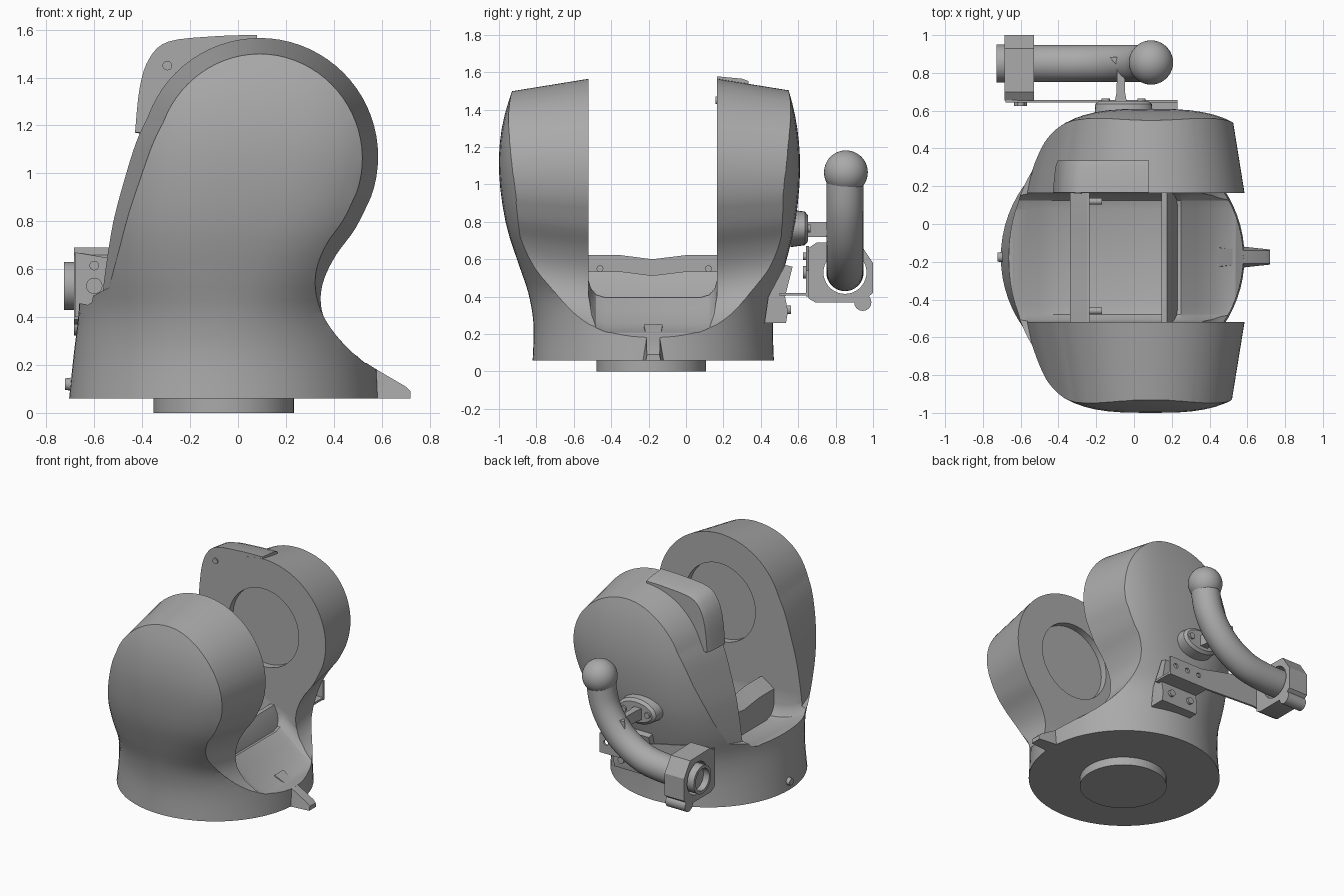
import bpy, bmesh, math
from mathutils import Vector

if "Cube" in bpy.data.objects:
    bpy.data.objects.remove(bpy.data.objects["Cube"])

grey = bpy.data.materials.new("plain grey")
grey.use_nodes = True
TONE = (0.4, 0.4, 0.4, 1)
grey.diffuse_color = TONE
grey.node_tree.nodes["Principled BSDF"].inputs["Base Color"].default_value = TONE


def finish(name, bm):
    bmesh.ops.recalc_face_normals(bm, faces=bm.faces)
    mesh = bpy.data.meshes.new(name)
    bm.to_mesh(mesh)
    bm.free()
    ob = bpy.data.objects.new(name, mesh)
    bpy.context.collection.objects.link(ob)
    mesh.materials.append(grey)
    return ob


def loft(name, sections):
    """Skin a list of equal-length closed sections and cap the ends."""
    bm = bmesh.new()
    rings = [[bm.verts.new(p) for p in s] for s in sections]
    n = len(rings[0])
    for a, b in zip(rings, rings[1:]):
        for i in range(n):
            j = (i + 1) % n
            bm.faces.new((a[i], a[j], b[j], b[i]))
    bm.faces.new(rings[0])
    bm.faces.new(rings[-1])
    return finish(name, bm)


def prism(name, profile, y0, y1):
    return loft(name, [[(x, y, z) for x, z in profile] for y in (y0, y1)])


def prism_x(name, profile, x0, x1):
    return loft(name, [[(x, y, z) for y, z in profile] for x in (x0, x1)])


def rod(name, p, q, r, r2=None, n=40):
    p, q = Vector(p), Vector(q)
    turn = (q - p).to_track_quat('Z', 'Y')
    ring = lambda c, rad: [c + turn @ Vector((rad * math.cos(math.tau * i / n),
                                              rad * math.sin(math.tau * i / n), 0)) for i in range(n)]
    return loft(name, [ring(p, r), ring(q, r2 or r)])


def spline(pts, steps=4):
    """Catmull-Rom curve through points of any dimension."""
    out = []
    for i in range(len(pts) - 1):
        a, b, c, d = (pts[max(0, min(len(pts) - 1, i + k))] for k in (-1, 0, 1, 2))
        for s in range(steps):
            t = s / steps
            out.append(tuple(0.5 * (2 * q + (r - p) * t + (2 * p - 5 * q + 4 * r - w) * t * t
                                    + (3 * q - p - 3 * r + w) * t ** 3)
                             for p, q, r, w in zip(a, b, c, d)))
    return out + [tuple(pts[-1])]


def boolean(ob, cutter, op):
    mod = ob.modifiers.new(op, 'BOOLEAN')
    mod.object, mod.operation, mod.solver = cutter, op, 'EXACT'
    dg = bpy.context.evaluated_depsgraph_get()
    mesh = bpy.data.meshes.new_from_object(ob.evaluated_get(dg))
    ob.modifiers.clear()
    ob.data = mesh
    bpy.data.objects.remove(cutter)


# Housing: round at the base, swelling into a rounded block at the head
# each ring: height, half depth, half width, exponent, centre x, centre y
rings = spline([(0.06, 0.645, 0.645, 2, -0.06, -0.175), (0.25, 0.64, 0.63, 2, -0.055, -0.175),
                (0.42, 0.665, 0.615, 2.1, -0.05, -0.178), (0.58, 0.715, 0.64, 2.4, -0.02, -0.182),
                (0.8, 0.775, 0.68, 2.8, 0.04, -0.19), (1.07, 0.805, 0.7, 3, 0.08, -0.195),
                (1.3, 0.79, 0.7, 3, 0.09, -0.195), (1.5, 0.74, 0.7, 3, 0.09, -0.19),
                (1.65, 0.68, 0.7, 3, 0.09, -0.19)], 3)


def oval(z, hy, hx, e, cx, cy, n=72):
    pts = []
    for i in range(n):
        c, s = math.cos(math.tau * i / n), math.sin(math.tau * i / n)
        pts.append((cx + hx * math.copysign(abs(c) ** (2 / e), c),
                    cy + hy * math.copysign(abs(s) ** (2 / e), s), z))
    return pts


housing = loft("housing", [oval(*r) for r in rings])

# Leaning head outline, tapering toward the outer faces
AX, AZ, R = 0.09, 1.07, 0.495
arc = [(AX + R * math.cos(math.radians(a)), AZ + R * math.sin(math.radians(a)))
       for a in range(-20, 161, 5)]
left = spline([arc[-1], (-0.425, 1.13), (-0.475, 0.97), (-0.52, 0.8), (-0.55, 0.62), (-0.565, 0.5)])
right = spline([(0.8, 0.08), (0.6, 0.17), (0.5, 0.235), (0.42, 0.3), (0.365, 0.38), (0.345, 0.47),
                (0.36, 0.56), (0.41, 0.66), (0.49, 0.77), arc[0]])
outline = right + arc[1:-1] + left + [(-0.7, 0.465), (-0.95, 0.4), (-0.95, -0.5), (0.8, -0.5)]
taper = [(-1.1, 0.81), (-0.52, 1), (0.165, 1), (0.75, 0.81)]
boolean(housing, loft("outline_cutter", [[(AX + (x - AX) * s, y, AZ + (z - AZ) * s)
                                          for x, z in outline] for y, s in taper]), 'INTERSECT')

# Slot between the two heads, with a filleted floor
floor = spline([(-0.95, 0.47), (-0.64, 0.455), (-0.5, 0.4), (-0.3, 0.36), (0.15, 0.37),
                (0.25, 0.395), (0.42, 0.255), (0.6, 0.19), (0.95, 0.12)], 2)
fillet = [(0, 0.09), (0.012, 0.05), (0.04, 0.015), (0.09, 0)]
stations = [(-0.52 + d, h) for d, h in fillet] + [(0.165 - d, h) for d, h in reversed(fillet)]
boolean(housing, loft("slot_cutter", [[(x, y, z + h) for x, z in floor] + [(0.95, y, 2), (-0.95, y, 2)]
                                      for y, h in stations]), 'DIFFERENCE')

# Shallow round recess in each inner face
for y0, y1 in ((-0.57, -0.5), (0.145, 0.215)):
    boolean(housing, rod("recess_cutter", (AX, y0, AZ), (AX, y1, AZ), 0.28, n=64), 'DIFFERENCE')

base_spigot = rod("base_spigot", (-0.06, -0.185, 0), (-0.06, -0.185, 0.07), 0.293, n=64)

# Pointer at the foot
loft("pointer", [[(x, -0.175 - w, 0.06), (x, -0.175 + w, 0.06), (x, -0.175 + v, h), (x, -0.175 - v, h)]
                 for x, w, v, h in ((0.45, 0.06, 0.05, 0.25), (0.58, 0.055, 0.035, 0.18),
                                    (0.7, 0.042, 0.035, 0.11), (0.72, 0.04, 0.033, 0.09))])
rod("index_button", (-0.67, -0.175, 0.12), (-0.722, -0.175, 0.12), 0.03, 0.024)

# Ribs standing in the slot, each dipping in the middle
for name, prof in (("rear_rib", [(-0.34, 0.33), (-0.34, 0.56), (-0.25, 0.622), (-0.235, 0.622), (-0.235, 0.33)]),
                   ("front_rib", [(0.145, 0.33), (0.145, 0.535), (0.175, 0.535), (0.23, 0.4), (0.23, 0.33)])):
    loft(name, [[(x, y, z - dip * (z > 0.5)) for x, z in prof]
                for y, dip in ((-0.53, 0), (-0.35, 0), (-0.18, 0.022), (0, 0), (0.175, 0))])
for y in (-0.46, 0.12):
    rod("rib_pin", (-0.25, y, 0.55), (-0.17, y, 0.55), 0.018, n=16)

# Raised cowl on the rear head
cowl = spline([(0.08, 1.578), (-0.1, 1.572), (-0.29, 1.55), (-0.37, 1.48), (-0.41, 1.36), (-0.43, 1.17)])
inner = [(-0.38, 1.17), (-0.28, 1.36), (-0.14, 1.47), (0.08, 1.53)]
loft("cowl", [[(AX + (x - AX) * s, y, AZ + (z - AZ) * s) for x, z in cowl + inner]
              for y, s in ((0.166, 1), (0.3, 0.975), (0.335, 0.95))])
rod("cowl_stud", (-0.295, 0.2, 1.45), (-0.295, 0.158, 1.45), 0.02, n=20)

# Curved handle with a ball end
path = spline([(-0.68, 0.53), (-0.45, 0.53), (-0.25, 0.565), (-0.07, 0.68), (0.05, 0.86), (0.09, 1.07)], 6)
tube = []
for i, (x, z) in enumerate(path):
    a, b = path[max(i - 1, 0)], path[min(i + 1, len(path) - 1)]
    t = Vector((b[0] - a[0], 0, b[1] - a[1])).normalized()
    side = Vector((-t.z, 0, t.x))
    tube.append([Vector((x, 0.85, z)) + 0.098 * (side * math.cos(math.tau * k / 40)
                 + Vector((0, 1, 0)) * math.sin(math.tau * k / 40)) for k in range(40)])
loft("handle_tube", tube)
bm = bmesh.new()
bmesh.ops.create_uvsphere(bm, u_segments=40, v_segments=24, radius=0.117)
bmesh.ops.translate(bm, verts=bm.verts, vec=(0.09, 0.855, 1.065))
finish("handle_ball", bm)
collar = rod("handle_collar", (-0.727, 0.85, 0.53), (-0.6, 0.85, 0.53), 0.1)
boolean(collar, rod("bore_cutter", (-0.75, 0.85, 0.53), (-0.65, 0.85, 0.53), 0.078), 'DIFFERENCE')

# Clamp block holding the handle
clamp = prism_x("clamp", [(0.655, 0.39), (0.69, 0.37), (0.94, 0.37), (1.0, 0.42), (1.0, 0.58),
                          (0.93, 0.685), (0.7, 0.69), (0.655, 0.66)], -0.685, -0.53)
boolean(clamp, rod("clamp_bore_cutter", (-0.72, 0.85, 0.53), (-0.5, 0.85, 0.53), 0.115), 'DIFFERENCE')
rod("clamp_bolt", (-0.685, 0.945, 0.37), (-0.53, 0.945, 0.37), 0.046, n=24)
for z, r in ((0.615, 0.02), (0.53, 0.034)):
    rod("clamp_screw", (-0.6, 0.66, z), (-0.6, 0.625, z), r, n=24)

# Carrier plate, foot and links tying the handle to the housing
plate = prism("carrier_plate", [(-0.68, 0.4), (-0.5, 0.42), (-0.1, 0.4), (0.23, 0.4), (0.23, 0.54),
                                (-0.05, 0.54), (-0.5, 0.64), (-0.68, 0.67)], 0.642, 0.657)
for x in (-0.02, 0.08, 0.18):
    boolean(plate, rod("hole_cutter", (x, 0.6, 0.48), (x, 0.7, 0.48), 0.018, n=20), 'DIFFERENCE')
prism_x("carrier_link", [(0.5, 0.405), (0.657, 0.405), (0.657, 0.42), (0.5, 0.42)], -0.1, 0.23)
prism_x("mounting_foot", [(0.42, 0.26), (0.535, 0.26), (0.545, 0.32), (0.53, 0.4), (0.57, 0.56),
                          (0.53, 0.57), (0.44, 0.4)], -0.1, 0.2)
for x in (-0.03, 0.13):
    rod("foot_bolt", (x, 0.5, 0.33), (x, 0.562, 0.33), 0.024, n=20)

# Upper flange and hook reaching the handle
loft("upper_flange", [[(-0.055 + w * math.cos(math.tau * k / 28), y, 0.765 + h * math.sin(math.tau * k / 28))
                       for k in range(28)] for y, w, h in ((0.56, 0.155, 0.1), (0.635, 0.15, 0.09), (0.652, 0.13, 0.07))])
loft("hook_arm", [[(-0.07 - w, y, 0.72), (-0.07 + w, y, 0.72), (-0.07 + w, y, 0.8), (-0.07 - w, y, 0.8)]
                  for y, w in ((0.63, 0.035), (0.7, 0.022), (0.84, 0.02), (0.86, 0.04), (0.885, 0.06))])
for x in (-0.15, 0.04):
    rod("flange_bolt", (x, 0.63, 0.765), (x, 0.665, 0.765), 0.022, n=16)

# Smooth shading with crisp edges
bpy.ops.object.select_all(action='DESELECT')
for ob in bpy.context.collection.objects:
    if ob.type == 'MESH' and grey.name in ob.data.materials:
        ob.select_set(True)
        bpy.context.view_layer.objects.active = ob
bpy.ops.object.shade_smooth_by_angle(angle=math.radians(30))
